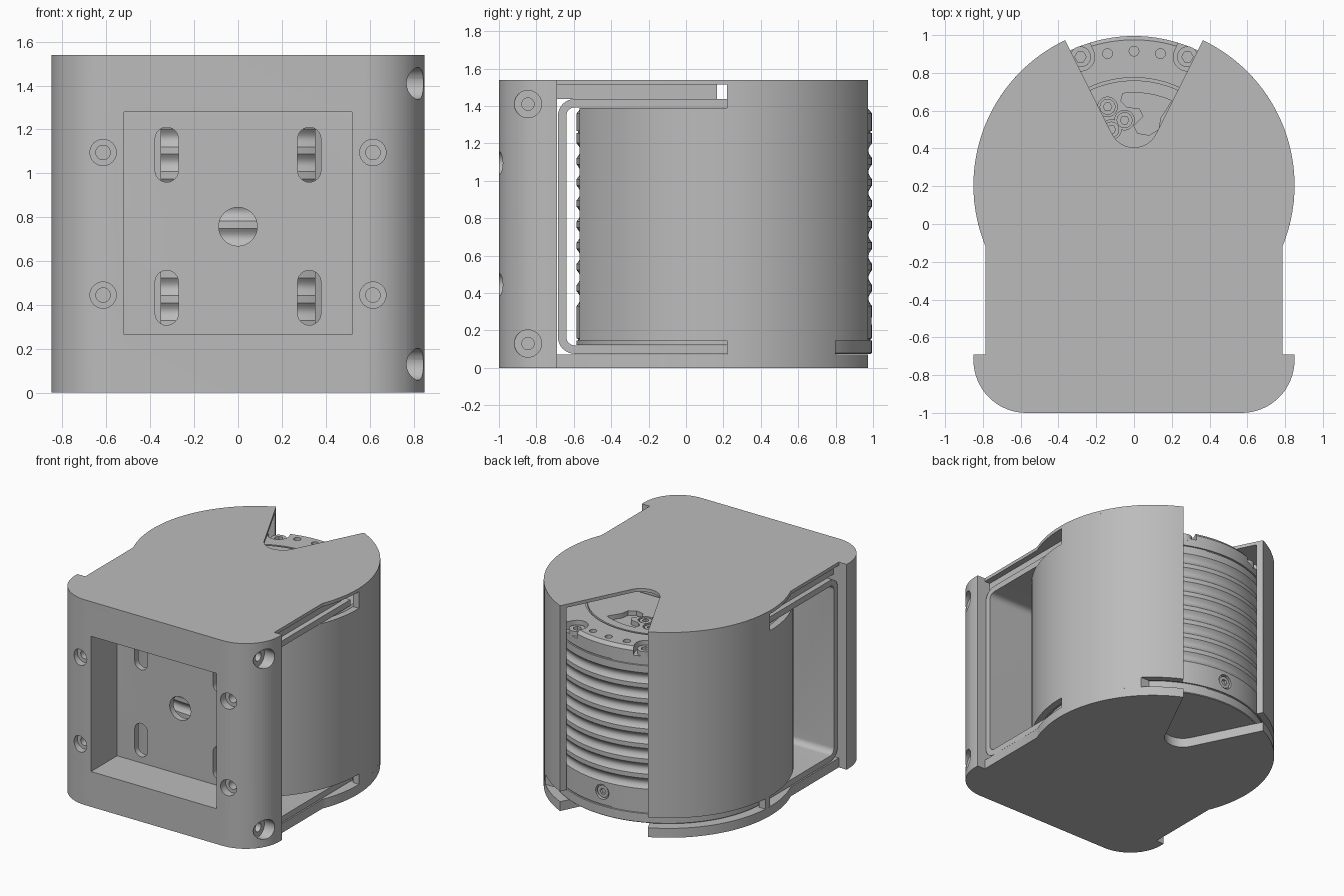
import bpy, bmesh, math
from math import cos, sin, pi

if "Cube" in bpy.data.objects:
    bpy.data.objects.remove(bpy.data.objects["Cube"])

grey = bpy.data.materials.new("plain grey")
grey.use_nodes = True
grey.diffuse_color = (0.5, 0.5, 0.5, 1)
grey.node_tree.nodes["Principled BSDF"].inputs["Base Color"].default_value = (0.5, 0.5, 0.5, 1)

BASE, ROOF, TOP = 0.07, 1.515, 1.54      # floor thickness, roof underside, full height
CY, R, MOTOR_R = 0.205, 0.85, 0.79       # round body centre and radii
SIDE, BACK = 0.785, -0.69                # plate half width, rear of front block


def finish(name, bm):
    bmesh.ops.recalc_face_normals(bm, faces=bm.faces)
    mesh = bpy.data.meshes.new(name)
    bm.to_mesh(mesh)
    bm.free()
    mesh.materials.append(grey)
    ob = bpy.data.objects.new(name, mesh)
    bpy.context.collection.objects.link(ob)
    return ob


def prism(name, pts, lo, hi, axis="Z"):
    """Extrude a 2D outline along an axis."""
    place = {"X": lambda a, b, d: (d, a, b),
             "Y": lambda a, b, d: (a, d, b),
             "Z": lambda a, b, d: (a, b, d)}[axis]
    bm = bmesh.new()
    rings = [[bm.verts.new(place(a, b, d)) for a, b in pts] for d in (lo, hi)]
    bm.faces.new(rings[0])
    bm.faces.new(rings[1])
    n = len(pts)
    for i in range(n):
        j = (i + 1) % n
        bm.faces.new((rings[0][i], rings[0][j], rings[1][j], rings[1][i]))
    return finish(name, bm)


def arc(cx, cy, r, start, end, n=12):
    angles = [math.radians(start + (end - start) * i / n) for i in range(n + 1)]
    return [(cx + r * cos(a), cy + r * sin(a)) for a in angles]


def circle(cx, cy, r, n=24):
    return arc(cx, cy, r, 0, 360, n)[:-1]


def rect(x0, x1, y0, y1):
    return [(x0, y0), (x1, y0), (x1, y1), (x0, y1)]


def capsule(x, y, r, half):
    return arc(x, y + half, r, 0, 180) + arc(x, y - half, r, 180, 360)


def cut(ob, pts, lo, hi, axis="Z"):
    tool = prism("cutter", pts, lo, hi, axis)
    tool.hide_render = True
    mod = ob.modifiers.new("cut", "BOOLEAN")
    mod.operation, mod.solver, mod.object = "DIFFERENCE", "EXACT", tool
    bpy.context.view_layer.objects.active = ob
    bpy.ops.object.modifier_apply(modifier=mod.name)
    bpy.data.objects.remove(tool)


def lathe(name, profile, steps=128):
    bm = bmesh.new()
    verts = [bm.verts.new((r, CY, z)) for r, z in profile]
    edges = [bm.edges.new(pair) for pair in zip(verts, verts[1:])]
    bmesh.ops.spin(bm, geom=verts + edges, cent=(0, CY, 0), axis=(0, 0, 1),
                   angle=2 * pi, steps=steps, use_duplicate=False)
    bmesh.ops.remove_doubles(bm, verts=bm.verts, dist=0.0005)
    return finish(name, bm)


def cut_wedge(ob):
    cut(ob, [(0.118, 0.48), (0.468, 1.18), (-0.468, 1.18), (-0.118, 0.48)]
        + arc(0, 0.535, 0.13, 205, 335)[1:-1], -0.1, 1.7)


# Floor and roof: round body outline with a narrower neck to the front block
join = math.degrees(math.acos(SIDE / R))
outline = [(SIDE, BACK)] + arc(0, CY, R, -join, 180 + join, 110) + [(-SIDE, BACK)]
for name, lo, hi in (("floor_plate", 0, BASE), ("roof_plate", ROOF, TOP)):
    cut_wedge(prism(name, outline, lo, hi))

# Curved housing wall, open at front and back, slotted for the bracket
shell = lathe("housing_wall", [(R, BASE), (R, ROOF), (0.8, ROOF), (0.8, BASE), (R, BASE)])
cut_wedge(shell)
cut(shell, rect(-0.35, 0.35, -0.8, 0), 0, 1.7)
cut(shell, rect(-1, 1, -0.8, 0.22), 1.39, 1.6)
cut(shell, rect(-1, 1, -0.8, 0.22), 0, 0.147)
cut(shell, rect(0.3, 1, 0.8, 1.2), 0, 0.147)
cut(shell, rect(-1, -0.3, 0.27, 1.2), 0, 0.147)

# Front block with rounded corners, window and counterbored holes
block = prism("front_block", [(R, BACK), (-R, BACK)]
              + arc(-0.57, -0.72, 0.28, 180, 270, 16)
              + arc(0.57, -0.72, 0.28, 270, 360, 16), 0, TOP)
cut(block, rect(-0.52, 0.52, 0.265, 1.28), -1.1, -0.6, "Y")
for x in (-0.615, 0.615):
    for z in (0.445, 1.095):
        cut(block, circle(x, z, 0.06), -1.1, -0.94, "Y")
        cut(block, circle(x, z, 0.033), -1.1, -0.8, "Y")
for z in (0.13, 1.41):
    cut(block, circle(-0.845, z, 0.073), 0.76, 1, "X")
    cut(block, circle(-0.845, z, 0.033), 0.6, 1, "X")

# Bent mounting bracket
outer = arc(-0.595, 1.347, 0.09, 90, 180, 8) + arc(-0.595, 0.165, 0.09, 180, 270, 8)
inner = arc(-0.595, 0.165, 0.045, 270, 180, 8) + arc(-0.595, 1.347, 0.045, 180, 90, 8)
tips = [(0.22, 0.075), (0.22, 0.12)], [(0.22, 1.392), (0.22, 1.437)]
bracket = prism("mounting_bracket", outer + tips[0] + inner + tips[1], -0.78, 0.78, "X")
for x in (-0.325, 0.325):
    for z in (0.433, 1.085):
        cut(bracket, capsule(x, z, 0.053, 0.072), -0.8, -0.61, "Y")
cut(bracket, circle(0, 0.757, 0.088, 32), -0.8, -0.61, "Y")
prism("roof_spacer", rect(-0.74, 0.74, BACK, 0.165), 1.437, ROOF)

# Motor body with rippled side and a ring groove on its end cap
profile = [(0, 0.075), (0.785, 0.075), (MOTOR_R, 0.08), (MOTOR_R, 0.145),
           (0.782, 0.147), (0.782, 0.155), (MOTOR_R, 0.157)]
for i in range(8):
    z = 0.37 + i * 0.113
    profile += [(MOTOR_R - 0.02 * sin(pi * k / 6), z - 0.04 + 0.08 * k / 6) for k in range(7)]
profile += [(MOTOR_R, 1.255), (0.782, 1.257), (0.782, 1.265), (MOTOR_R, 1.267),
            (MOTOR_R, 1.36), (0.77, 1.385), (0.57, 1.385), (0.57, 1.37),
            (0.555, 1.37), (0.555, 1.385), (0, 1.385)]
motor = lathe("motor_body", profile)
cut(motor, rect(-1, 1, -1, 0.225), 0, 0.122)
for x, y in ((0, 0.915), (-0.14, 0.902), (0.14, 0.902)):
    cut(motor, circle(x, y, 0.026, 16), 1.34, 1.5)


def screw(name, x, y, r, z):
    head = prism(name, circle(x, y, r), z - 0.05, z)
    cut(head, circle(x, y, r * 0.55, 6), z - 0.03, z + 0.1)


# Rim pockets and end cap screws
for side, label in ((-1, "right"), (1, "left")):
    pocket = [(side * px, py) for px, py in
              arc(0.283, 0.885, 0.075, 155, 335) + [(0.45, 1.02), (0.29, 1.08)]]
    cut(motor, pocket, 1.325, 1.5)
    screw(label + "_rim_screw", side * 0.283, 0.885, 0.055, 1.36)
for i, (x, y) in enumerate(((-0.14, 0.62), (-0.05, 0.55), (-0.12, 0.5))):
    cut(motor, circle(x, y, 0.052), 1.36, 1.5)
    screw("cap_screw_%d" % (i + 1), x, y, 0.042, 1.38)

# Kidney shaped pocket in the end cap
cut(motor, arc(0, CY, 0.49, 66, 97, 8) + [(-0.07, 0.65), (-0.04, 0.62), (0.03, 0.61),
    (0.05, 0.57), (0, 0.52), (0.02, 0.48), (0.08, 0.47), (0.13, 0.5), (0.14, 0.56)],
    1.35, 1.5)

# Socket screw low on the back of the motor
cut(motor, circle(0, 0.25, 0.055), 0.965, 1.1, "Y")
bolt = prism("back_screw", circle(0, 0.25, 0.045), 0.93, 0.985, "Y")
cut(bolt, circle(0, 0.25, 0.024, 6), 0.955, 1.1, "Y")

# Smooth curved walls, keep machined edges crisp
for ob in [o for o in bpy.context.scene.objects if o.type == "MESH" and grey.name in o.data.materials]:
    bpy.ops.object.select_all(action="DESELECT")
    ob.select_set(True)
    bpy.context.view_layer.objects.active = ob
    bpy.ops.object.shade_smooth_by_angle(angle=math.radians(30))
